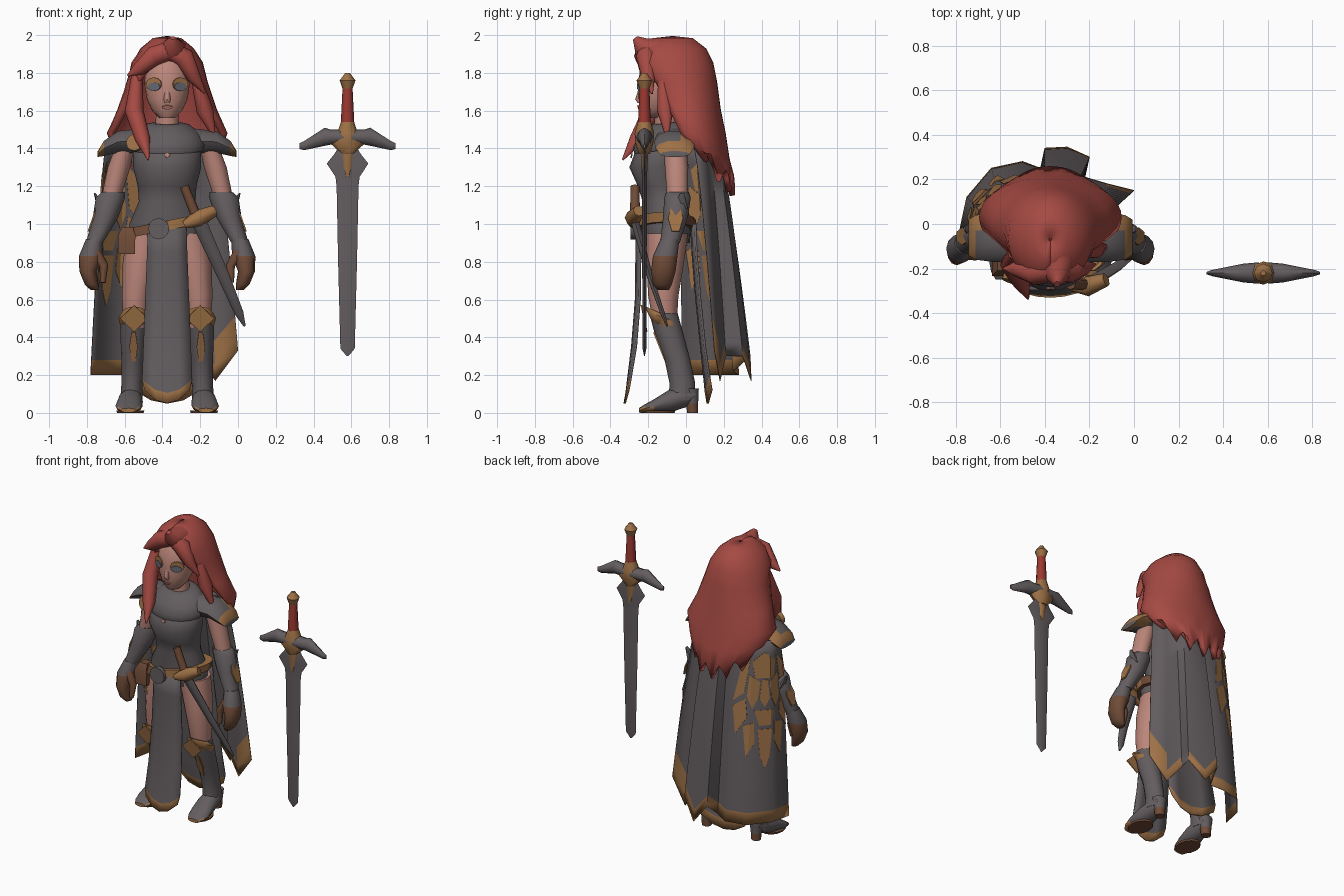
import bpy, bmesh
from math import sin, cos, pi, radians
from mathutils import Vector

default_cube = bpy.data.objects.get("Cube")
if default_cube:
    bpy.data.objects.remove(default_cube, do_unlink=True)


def material(name, red, green, blue):
    mat = bpy.data.materials.new(name)
    mat.use_nodes = True
    colour = (red, green, blue, 1)
    mat.diffuse_color = colour
    mat.node_tree.nodes["Principled BSDF"].inputs["Base Color"].default_value = colour
    return mat


cloth = material("grey cloth", .122, .107, .112)
steel = material("grey steel", .127, .11, .115)
gold = material("dull gold", .34, .165, .062)
skin = material("skin", .5, .24, .195)
hair = material("red hair", .38, .068, .056)
leather = material("brown leather", .16, .07, .038)
grip_red = material("red grip", .33, .04, .03)
eye_blue = material("blue grey eye", .13, .14, .17)
lip = material("lip", .44, .18, .15)

BODY = (-.375, 0, 0)
SWORD = (.58, -.22, 0)
smooth_parts = []


def build(name, verts, faces, mats, rule=None, at=BODY, mirror=False, thick=0, smooth=True):
    """Make one mesh part; rule picks a material index from a face centre."""
    mesh = bpy.data.meshes.new(name)
    bm = bmesh.new()
    points = [bm.verts.new(v) for v in verts]
    for face in faces:
        bm.faces.new([points[i] for i in face])
    bmesh.ops.recalc_face_normals(bm, faces=bm.faces)
    if rule:
        for face in bm.faces:
            face.material_index = int(rule(face.calc_center_median()))
    bm.to_mesh(mesh)
    bm.free()
    for mat in mats:
        mesh.materials.append(mat)
    part = bpy.data.objects.new(name, mesh)
    part.location = at
    bpy.context.collection.objects.link(part)
    if mirror:
        part.modifiers.new("Mirror", "MIRROR").use_mirror_merge = False
    if thick:
        solid = part.modifiers.new("Solidify", "SOLIDIFY")
        solid.thickness, solid.offset = thick, 0
    if smooth:
        smooth_parts.append(part)


def sweep(name, rings, *mats, sides=12, axis=(0, 0, 1), bend=False, turn=0, **options):
    """Skin elliptical rings (x, y, z, radius a, radius b), capped at both ends."""
    centres = [Vector(r[:3]) for r in rings]
    last = len(rings) - 1
    span = (centres[-1] - centres[0]).normalized() if bend else Vector(axis).normalized()
    ref = Vector((0, 1, 0)) if abs(span.x) > .8 else Vector((1, 0, 0))
    verts, faces = [], []
    for i, ring in enumerate(rings):
        normal = span
        if bend:
            normal = (centres[min(i + 1, last)] - centres[max(i - 1, 0)]).normalized()
        side = (ref - normal * ref.dot(normal)).normalized()
        up = normal.cross(side)
        for k in range(sides):
            angle = 2 * pi * k / sides + turn
            verts.append(centres[i] + side * ring[3] * cos(angle) + up * ring[-1] * sin(angle))
    for i in range(last):
        for k in range(sides):
            n = (k + 1) % sides
            low, high = i * sides, (i + 1) * sides
            faces.append((low + k, low + n, high + n, high + k))
    faces += [tuple(range(sides)), tuple(range(last * sides, (last + 1) * sides))]
    build(name, verts, faces, mats, **options)


def disc(name, centre, normal, a, b, mat, depth=.008, **options):
    """A thin elliptical plate facing along normal."""
    start, way = Vector(centre), Vector(normal).normalized()
    rings = [(*(start + way * d), a, b) for d in (-depth / 2, depth / 2)]
    sweep(name, rings, mat, axis=way, **options)


def sheet(name, rows, mats, **options):
    """Grid surface from equal rows of points."""
    width = len(rows[0])
    faces = [(r * width + c, r * width + c + 1, (r + 1) * width + c + 1, (r + 1) * width + c)
             for r in range(len(rows) - 1) for c in range(width - 1)]
    build(name, [p for row in rows for p in row], faces, mats, **options)


# Head and face
sweep("head", [(0, -.175, 1.56, .04, .045), (0, -.158, 1.6, .08, .085), (0, -.148, 1.66, .108, .105),
               (0, -.14, 1.74, .12, .115), (0, -.13, 1.84, .115, .11), (0, -.12, 1.9, .07, .07)], skin, sides=20)
sweep("neck", [(0, -.1, 1.46, .07, .065), (0, -.11, 1.62, .055, .06)], skin)
sweep("nose", [(0, -.245, 1.64, .014, .01), (0, -.25, 1.66, .019, .019), (0, -.24, 1.72, .012, .01)], skin)
disc("mouth", (0, -.252, 1.618), (0, -1, -.35), .028, .011, lip)
disc("eye_shadow", (.07, -.235, 1.74), (.5, -1, 0), .045, .036, gold, mirror=True)
disc("eye", (.068, -.241, 1.727), (.5, -1, 0), .036, .022, eye_blue, mirror=True)

# Hair shell: arcs open at the face, with ragged ends
arcs = [(1.98, -.07, .005, .005, 0), (1.97, -.07, .07, .1, 0), (1.92, -.07, .13, .165, 0), (1.85, -.065, .175, .195, 25),
        (1.75, -.03, .2, .18, 48), (1.6, 0, .25, .17, 62), (1.48, .03, .305, .165, 72),
        (1.35, .06, .27, .155, 85), (1.2, .09, .2, .155, 92)]
columns = 24
rows = []
for i, (z, cy, rx, ry, gap) in enumerate(arcs):
    row = []
    for c in range(columns + 1):
        t = 2 * c / columns - 1
        angle = t * radians(180 - gap)
        lift = (0, .06, .17)[max(0, i - 6)] * t * t
        ragged = (-.05, .01, .05, .01)[c % 4] if i == len(arcs) - 1 else 0
        row.append((rx * sin(angle), cy + ry * cos(angle), z + lift + ragged))
    rows.append(row)
sheet("hair_shell", rows, [hair], thick=.03)


def lock(name, *path):
    sweep(name, path, hair, sides=10, bend=True)


lock("hair_quiff", (.03, -.04, 1.9, .07), (.03, -.17, 1.91, .08), (.03, -.235, 1.94, .055), (.03, -.27, 1.985, .015))
lock("right_fringe", (.05, -.2, 1.93, .05), (-.07, -.22, 1.89, .055), (-.15, -.2, 1.82, .038), (-.21, -.2, 1.785, .005))
lock("left_fringe", (0, -.2, 1.93, .05), (.09, -.21, 1.88, .055), (.14, -.2, 1.78, .038), (.2, -.18, 1.69, .005))
lock("front_lock", (-.16, -.13, 1.78, .03), (-.175, -.18, 1.6, .05), (-.13, -.26, 1.45, .04), (-.1, -.335, 1.34, .005))
lock("left_lock", (.16, -.12, 1.75, .03), (.2, -.11, 1.6, .045), (.25, -.1, 1.46, .008))

# Torso, mantle and shoulders
sweep("tunic", [(0, -.1, .9, .19, .12), (0, -.11, 1, .2, .14), (0, -.115, 1.12, .15, .115), (0, -.13, 1.2, .155, .125),
                (0, -.15, 1.3, .18, .15), (0, -.13, 1.38, .18, .14), (0, -.1, 1.46, .14, .1)], cloth, sides=20)
sweep("mantle", [(0, -.125, 1.39, .19, .15), (0, -.12, 1.425, .205, .162), (0, -.11, 1.48, .175, .14),
                 (0, -.1, 1.525, .12, .105), (0, -.1, 1.535, .08, .08)], cloth, sides=20, axis=(0, -.12, 1))
sweep("shoulder_guard", [(.13, -.07, 1.44, .1, .07), (.26, -.06, 1.435, .11, .06), (.335, -.06, 1.4, .1, .042),
                         (.368, -.06, 1.37, .08, .016)], cloth, gold, axis=(1, 0, 0), sides=10, mirror=True,
      rule=lambda c: .34 < c.x < .365 or (c.x > .27 and c.y > -.02 and c.x < .365))
disc("cloak_brooch", (-.17, -.245, 1.43), (-.3, -1, .2), .045, .045, gold, depth=.03)
disc("neck_notch", (0, -.288, 1.365), (0, -1, .1), .018, .016, skin, sides=4)

# Arms, bracers and gloves
sweep("upper_arm", [(.22, -.06, 1.42, .05, .06), (.255, -.05, 1.3, .06, .062), (.3, -.045, 1.13, .05, .055)],
      skin, mirror=True)
sweep("bracer", [(.285, -.045, 1.17, .06, .06), (.3, -.045, 1.14, .078, .07), (.325, -.055, 1.04, .068, .066),
                 (.385, -.085, .9, .045, .052)], steel, mirror=True)
sweep("elbow_wing", [(.34, -.03, 1.08, .03, .045), (.385, -.02, 1.165, .004, .012)], steel, sides=6, mirror=True)
disc("bracer_inlay", (.393, -.055, 1.03), (1, 0, .35), .04, .085, gold, sides=6, mirror=True)
sweep("glove", [(.385, -.085, .92, .045, .05), (.405, -.11, .83, .062, .065), (.42, -.12, .75, .045, .065),
                (.4, -.125, .68, .036, .05), (.385, -.12, .65, .02, .03)], leather, steel,
      rule=lambda c: c.z > .83, mirror=True)
sweep("thumb", [(.38, -.13, .85, .03), (.335, -.14, .78, .024), (.34, -.15, .69, .014)], leather,
      sides=8, bend=True, mirror=True)

# Legs and boots
sweep("thigh", [(.11, -.1, .95, .1, .11), (.14, -.11, .8, .095, .1), (.165, -.12, .62, .075, .08),
                (.17, -.11, .45, .06, .06)], skin, mirror=True)
sweep("boot_shaft", [(.175, -.12, .53, .07, .075), (.178, -.09, .42, .07, .076), (.182, -.045, .28, .06, .068),
                     (.186, -.02, .16, .056, .068), (.19, -.02, .07, .058, .07)], steel, mirror=True)
sweep("boot_foot", [(.19, .05, .1, .04, .03), (.19, 0, .085, .056, .055), (.195, -.09, .062, .066, .06),
                    (.202, -.17, .036, .072, .036), (.204, -.215, .024, .062, .023), (.205, -.25, .013, .04, .012)],
      steel, gold, axis=(0, 1, 0), mirror=True, rule=lambda c: c.y < -.24 or (c.y < -.15 and c.z < .03))
sweep("boot_sole", [(.195, -.15, 0, .07, .09), (.195, -.15, .012, .074, .094)], leather, mirror=True)
sweep("boot_heel", [(.19, .035, 0, .032, .03), (.19, .032, .05, .036, .034), (.19, .025, .13, .05, .045)],
      steel, leather, sides=10, rule=lambda c: c.z < .05, mirror=True)
sweep("knee_cuff", [(.175, -.105, .45, .07, .085), (.175, -.125, .505, .084, .098), (.175, -.14, .53, .066, .08)],
      gold, axis=(0, .45, 1), sides=10, mirror=True)
disc("knee_plate", (.175, -.222, .5), (0, -1, -.2), .074, .072, gold, sides=4, mirror=True)
disc("boot_inlay", (.178, -.139, .35), (0, -1, -.4), .022, .095, gold, sides=6, mirror=True)


def tabard(name, profile):
    """Hanging cloth from (z, y, half width) rows with a rounded gold hem."""
    grid = [[(w * t, y + .02 * t * t, z + (.07 * t * t if z < .2 else 0)) for t in (-1, -.5, 0, .5, 1)]
            for z, y, w in profile]
    sheet(name, grid, [cloth, gold], rule=lambda c: c.z < .13, thick=.012)


tabard("front_tabard", [(1, -.262, .1), (.85, -.262, .105), (.6, -.265, .115), (.35, -.285, .125),
                        (.105, -.315, .132), (.05, -.325, .12)])
tabard("back_tabard", [(1, .03, .14), (.85, .035, .15), (.6, .055, .17), (.35, .08, .18), (.11, .105, .19), (.05, .115, .17)])

# Belt, pouch and sheathed dagger
sweep("belt", [(-.01, -.11, .965, .235, .168), (.01, -.11, 1.02, .225, .163)], leather, gold, axis=(-.2, 0, 1),
      sides=16, rule=lambda c: c.x > 0 and c.y < -.1)
disc("buckle", (-.045, -.28, .975), (0, -1, 0), .056, .056, steel, depth=.03)
sweep("belt_pouch", [(-.215, -.19, .84, .062, .055), (-.215, -.19, .94, .066, .06), (-.21, -.18, .985, .04, .04)],
      leather, sides=4, turn=pi / 4)
sweep("dagger_grip", [(.09, -.27, 1.2, .024), (.15, -.27, 1.05, .026)], leather, sides=8, bend=True)
sweep("dagger_guard", [(.09, -.28, .995, .02), (.165, -.28, 1.03, .045), (.25, -.25, 1.07, .03)], gold, sides=8, bend=True)
sweep("dagger_sheath", [(.16, -.275, 1.03, .04, .025), (.3, -.19, .72, .032, .018), (.38, -.125, .53, .024, .014),
                        (.41, -.1, .46, .006, .006)], steel, sides=6, bend=True)

# Cape: flaring from shoulder points to a pleated hem
shoulder = [(-.7, -.04), (-.68, .05), (-.6, .11), (-.5, .14), (-.43, .13), (-.4, .16),
            (-.33, .17), (-.27, .15), (-.24, .12), (-.18, .1), (-.12, .04)]
hem = [(-.78, -.02, .2), (-.75, .12, .2), (-.64, .25, .2), (-.5, .28, .2), (-.42, .25, .22), (-.4, .34, .3),
       (-.3, .345, .17), (-.2, .3, .3), (-.22, .21, .3), (-.12, .18, .17), (0, .15, .33)]


def cape_point(u, v):
    i = min(int(u), len(hem) - 2)
    top = Vector((*shoulder[i], 1.42)).lerp(Vector((*shoulder[i + 1], 1.42)), u - i)
    foot = Vector(hem[i]).lerp(Vector(hem[i + 1]), u - i)
    point = top.lerp(foot, v ** .75)
    point.z = top.z + (foot.z - top.z) * v
    return point


levels = [step / 12 for step in range(11)] + [.935, 1]
sheet("cape", [[cape_point(u, v) for u in range(len(hem))] for v in levels], [cloth, gold], at=(0, 0, 0), thick=.004,
      rule=lambda c: c.z < .31 or (c.x > -.12 and c.z < .45) or (c.y > .29 and c.z < .36))

# Lion emblem on the cape: flat shapes, half of them mirrored, wrapped onto the folds
middle = [[(-.4, .08), (0, .03), (.4, .08), (.3, .17), (-.3, .17)],
          [(-.09, .18), (.09, .18), (.15, .28), (0, .33), (-.15, .28)],
          [(-.3, .345), (.3, .345), (.15, .43), (-.15, .43)],
          [(-.2, .45), (.2, .45), (.12, .6), (0, .67), (-.12, .6)]]
halves = [[(.14, .19), (.47, .15), (.53, .27), (.36, .335), (.2, .28)], [(.46, .05), (.75, .1), (.98, .3), (.62, .25)],
          [(.58, .28), (.97, .33), (.85, .48), (.5, .38)], [(.3, .41), (.62, .43), (.5, .6), (.27, .52)]]
shapes = middle + halves + [[(-s, v) for s, v in reversed(shape)] for shape in halves]
flat = bmesh.new()
for shape in shapes:
    flat.faces.new([flat.verts.new((1.3 + 1.7 * s, v + .03, 0)) for s, v in shape])
for fold in (0, 1, 2):
    bmesh.ops.bisect_plane(flat, geom=flat.verts[:] + flat.edges[:] + flat.faces[:],
                           plane_co=(fold, 0, 0), plane_no=(1, 0, 0), clear_inner=fold == 0)
flat.verts.index_update()
build("lion_emblem", [cape_point(max(0, v.co.x), v.co.y) for v in flat.verts],
      [[v.index for v in f.verts] for f in flat.faces], [gold], at=(0, 0, 0), thick=.0095, smooth=False)
flat.free()

# Great sword
sweep("sword_blade", [(0, 0, .3, .004, .002), (0, 0, .34, .038, .01), (0, 0, .8, .05, .012), (0, 0, 1.2, .058, .013),
                      (0, 0, 1.25, .064, .014), (0, 0, 1.32, .11, .014), (0, 0, 1.37, .07, .016),
                      (0, 0, 1.42, .04, .016)], steel, sides=4, at=SWORD)
sweep("blade_collar", [(0, 0, 1.25, .012, .016), (0, 0, 1.3, .03, .018), (0, 0, 1.4, .04, .025)], gold, sides=6, at=SWORD)
sweep("guard_wing", [(.02, 0, 1.46, .048, .04), (.09, 0, 1.46, .042, .04), (.12, 0, 1.462, .036, .048),
                     (.23, 0, 1.415, .014, .024), (.255, 0, 1.412, .005, .015)], steel, sides=8,
      axis=(1, 0, 0), mirror=True, at=SWORD)
sweep("guard_centre", [(0, 0, 1.37, .03, .03), (0, 0, 1.43, .095, .048), (0, 0, 1.48, .055, .052),
                       (0, 0, 1.54, .035, .035)], gold, sides=8, at=SWORD)
sweep("sword_grip", [(0, 0, 1.53, .036, .034), (0, 0, 1.73, .026, .026)], grip_red, sides=8, at=SWORD)
sweep("sword_pommel", [(0, 0, 1.715, .026, .026), (0, 0, 1.76, .042, .042), (0, 0, 1.8, .012, .012)], gold,
      sides=8, at=SWORD)

# Soft shading with sharp creases
bpy.ops.object.select_all(action="DESELECT")
for part in smooth_parts:
    part.select_set(True)
bpy.context.view_layer.objects.active = smooth_parts[0]
bpy.ops.object.shade_smooth_by_angle(angle=radians(50))
